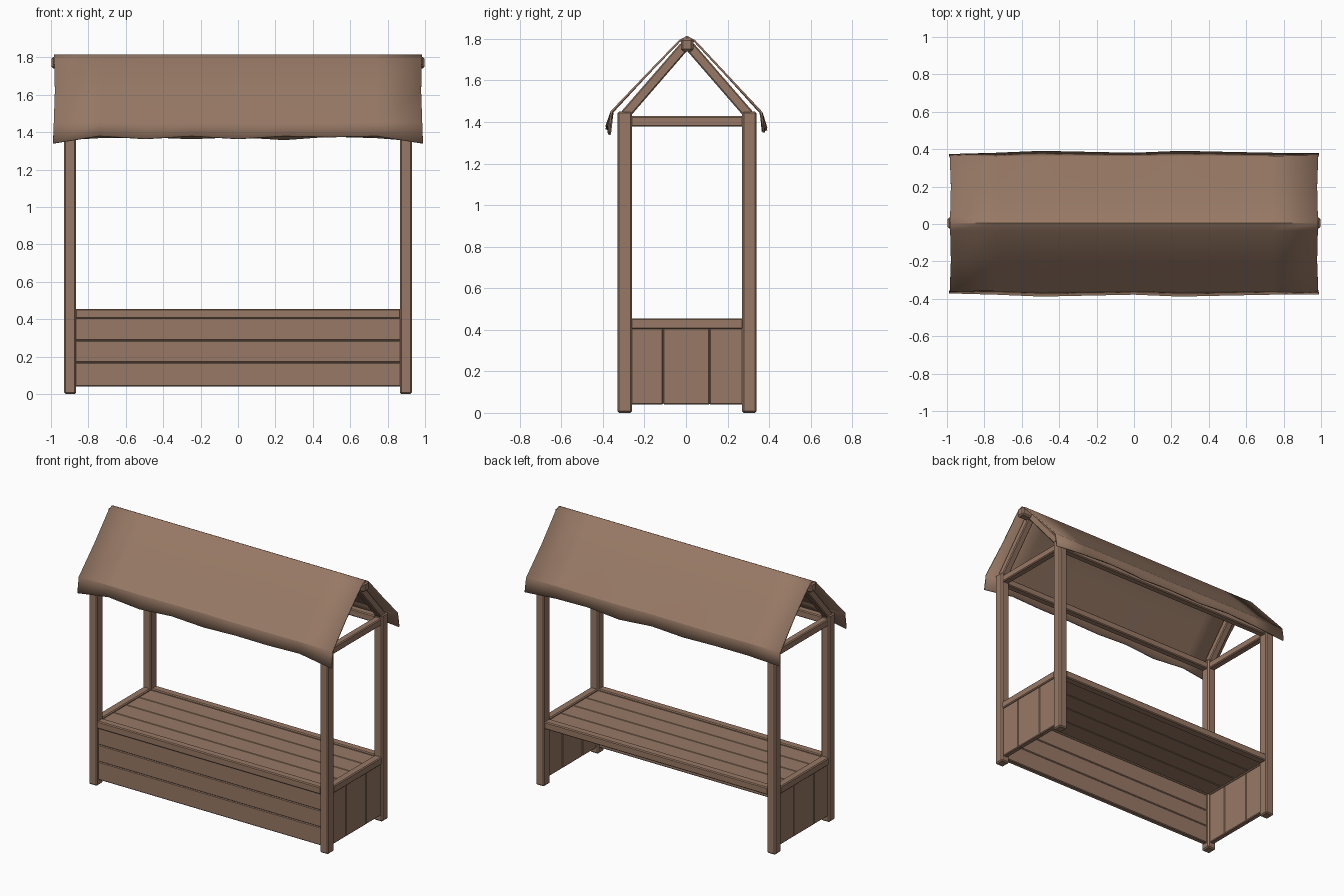
import bpy, bmesh, math
from mathutils import Matrix

if "Cube" in bpy.data.objects:
    bpy.data.objects.remove(bpy.data.objects["Cube"])

wood = bpy.data.materials.new("brown_wood")
wood.diffuse_color = (0.31, 0.19, 0.13, 1)
wood.use_nodes = True
wood.node_tree.nodes["Principled BSDF"].inputs["Base Color"].default_value = wood.diffuse_color
CY = 0.005  # depth centre of the frame


def finish(name, bm):
    bmesh.ops.recalc_face_normals(bm, faces=bm.faces)
    me = bpy.data.meshes.new(name)
    bm.to_mesh(me)
    bm.free()
    me.materials.append(wood)
    ob = bpy.data.objects.new(name, me)
    bpy.context.collection.objects.link(ob)
    return ob


def box(name, x0, x1, y0, y1, z0, z1, bevel=0.006, rot=0.0):
    bm = bmesh.new()
    bmesh.ops.create_cube(bm, size=1)
    m = (Matrix.Translation(((x0 + x1) / 2, (y0 + y1) / 2, (z0 + z1) / 2))
         @ Matrix.Rotation(rot, 4, 'X')
         @ Matrix.Diagonal((x1 - x0, y1 - y0, z1 - z0, 1)))
    bmesh.ops.transform(bm, matrix=m, verts=bm.verts)
    if bevel:
        bmesh.ops.bevel(bm, geom=list(bm.edges), offset=bevel, segments=1,
                        affect='EDGES', profile=0.5)
    return finish(name, bm)


# corner posts, rafters, end rails and end panels
for sx, side in ((-1, "left"), (1, "right")):
    xa, xb = sorted((sx * 0.865, sx * 0.93))
    xc = sx * 0.898
    for sy, end in ((-1, "front"), (1, "back")):
        ya, yb = sorted((CY + sy * 0.265, CY + sy * 0.335))
        box(f"{end}_{side}_post", xa, xb, ya, yb, 0, 1.45, 0.008)
        # rafter from post top to ridge
        p, q = (CY + sy * 0.298, 1.435), (CY + sy * 0.012, 1.765)
        length = math.hypot(q[0] - p[0], q[1] - p[1])
        my, mz = (p[0] + q[0]) / 2, (p[1] + q[1]) / 2
        box(f"{end}_{side}_rafter", xc - 0.025, xc + 0.025, my - length / 2, my + length / 2,
            mz - 0.024, mz + 0.024, 0.006, math.atan2(q[1] - p[1], q[0] - p[0]))
    box(f"{side}_upper_rail", xc - 0.025, xc + 0.025, CY - 0.27, CY + 0.27, 1.378, 1.428)
    box(f"{side}_bench_rail", xc - 0.028, xc + 0.028, CY - 0.27, CY + 0.27, 0.403, 0.455)
    cuts = [-0.268, -0.11, 0.113, 0.278]
    for i in range(3):
        box(f"{side}_panel_board_{i + 1}", xc - 0.018, xc + 0.018, cuts[i], cuts[i + 1],
            0.04, 0.41, 0.005)

# long rails, front and back
for sy, end in ((-1, "front"), (1, "back")):
    yc = CY + sy * 0.3
    box(f"{end}_upper_rail", -0.87, 0.87, yc - 0.025, yc + 0.025, 1.378, 1.428)
    box(f"{end}_bench_rail", -0.87, 0.87, yc - 0.028, yc + 0.028, 0.403, 0.455)

# front boards, the back stays open
zs = [0.04, 0.168, 0.287, 0.41]
for i in range(3):
    box(f"front_board_{i + 1}", -0.87, 0.87, CY - 0.318, CY - 0.282, zs[i], zs[i + 1], 0.005)

# counter boards
n, w = 4, 0.56 / 4
for i in range(n):
    y0 = CY - 0.28 + i * w
    box(f"counter_board_{i + 1}", -0.88, 0.88, y0, y0 + w, 0.41, 0.443, 0.004)

# ridge beam
box("ridge_beam", -0.997, 0.997, CY - 0.03, CY + 0.03, 1.74, 1.803, 0.01)

# draped roof cloth with a wavy hem
hem_front = [1.34, 1.38, 1.365, 1.38, 1.365, 1.38, 1.375, 1.38, 1.34]
hem_back = [1.355, 1.37, 1.375, 1.365, 1.375, 1.36, 1.378, 1.37, 1.35]
bm = bmesh.new()
rows = []
for i in range(9):
    x = -0.985 + 1.97 * i / 8
    wob = 0.006 * math.sin(i * 2.1)
    edge = 0.012 if i in (0, 8) else 0.0
    prof = [(-0.383 + wob + edge, hem_front[i]), (-0.36 + wob / 2, 1.452),
            (-0.2, 1.622), (-0.035, 1.793), (CY, 1.815), (0.045, 1.793),
            (0.205, 1.622), (0.365 - wob / 2, 1.448), (0.386 - wob - edge, hem_back[i])]
    k = [1.004, 1.0, 0.994, 0.998, 0.998, 0.998, 0.994, 1.0, 1.004]
    rows.append([bm.verts.new((x * k[j], y, z)) for j, (y, z) in enumerate(prof)])
for a, b in zip(rows, rows[1:]):
    for j in range(8):
        bm.faces.new((a[j], b[j], b[j + 1], a[j + 1]))
cloth = finish("roof_cloth", bm)
# make normals point outward before thickening inward
me = cloth.data
if sum(p.normal.z for p in me.polygons) < 0:
    me.flip_normals()
mod = cloth.modifiers.new("thickness", 'SOLIDIFY')
mod.thickness = 0.01
mod.offset = -1
bpy.context.view_layer.objects.active = cloth
cloth.select_set(True)
bpy.ops.object.shade_smooth_by_angle(angle=math.radians(25))
